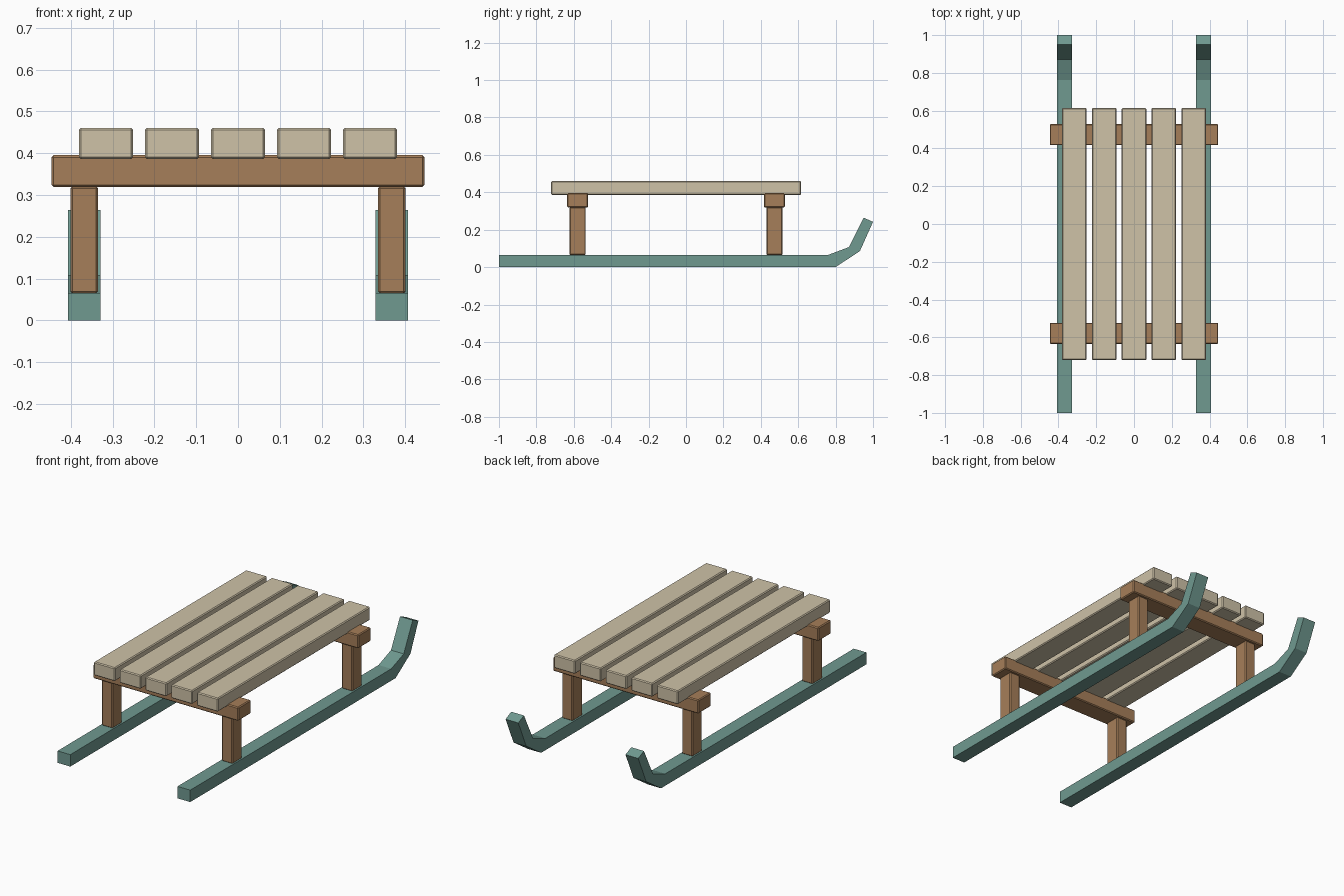
import bpy
import bmesh

if "Cube" in bpy.data.objects:
    bpy.data.objects.remove(bpy.data.objects["Cube"])


def material(name, rgb):
    m = bpy.data.materials.new(name)
    m.diffuse_color = (*rgb, 1)
    m.use_nodes = True
    m.node_tree.nodes["Principled BSDF"].inputs["Base Color"].default_value = m.diffuse_color
    return m


PALE = material("pale_wood", (0.62, 0.54, 0.39))
BROWN = material("brown_wood", (0.38, 0.21, 0.10))
TEAL = material("teal_paint", (0.16, 0.32, 0.28))


def finish(name, bm, mat):
    bmesh.ops.recalc_face_normals(bm, faces=bm.faces)
    mesh = bpy.data.meshes.new(name)
    bm.to_mesh(mesh)
    bm.free()
    mesh.materials.append(mat)
    ob = bpy.data.objects.new(name, mesh)
    bpy.context.collection.objects.link(ob)
    return ob


def beam(name, center, size, mat, bevel=0.005):
    bm = bmesh.new()
    bmesh.ops.create_cube(bm, size=1)
    bmesh.ops.scale(bm, vec=size, verts=bm.verts)
    ob = finish(name, bm, mat)
    ob.location = center
    mod = ob.modifiers.new("edge_bevel", 'BEVEL')
    mod.width = bevel
    mod.segments = 1


def runner(name, x, width):
    # side profile (y, z) with the upturned tip, extruded across x
    profile = [(-1, 0), (0.8, 0), (0.93, 0.086), (1, 0.242),
               (0.95, 0.264), (0.871, 0.107), (0.762, 0.066), (-1, 0.066)]
    bm = bmesh.new()
    face = bm.faces.new([bm.verts.new((x - width / 2, y, z)) for y, z in profile])
    ext = bmesh.ops.extrude_face_region(bm, geom=[face])
    verts = [g for g in ext["geom"] if isinstance(g, bmesh.types.BMVert)]
    bmesh.ops.translate(bm, vec=(width, 0, 0), verts=verts)
    finish(name, bm, TEAL)


# seat slats
for i in range(5):
    beam(f"seat_slat_{i + 1}", ((i - 2) * 0.158, -0.053, 0.423),
         (0.13, 1.336, 0.075), PALE)

# crossbars with a leg under each end
for end, y in (("rear", -0.579), ("front", 0.473)):
    beam(f"{end}_crossbar", (0, y, 0.357), (0.892, 0.112, 0.076), BROWN)
    for side, x in (("left", -0.368), ("right", 0.368)):
        beam(f"{end}_{side}_leg", (x, y, 0.1925), (0.066, 0.086, 0.257), BROWN)

# runners
for side, x in (("left", -0.368), ("right", 0.368)):
    runner(f"{side}_runner", x, 0.078)
